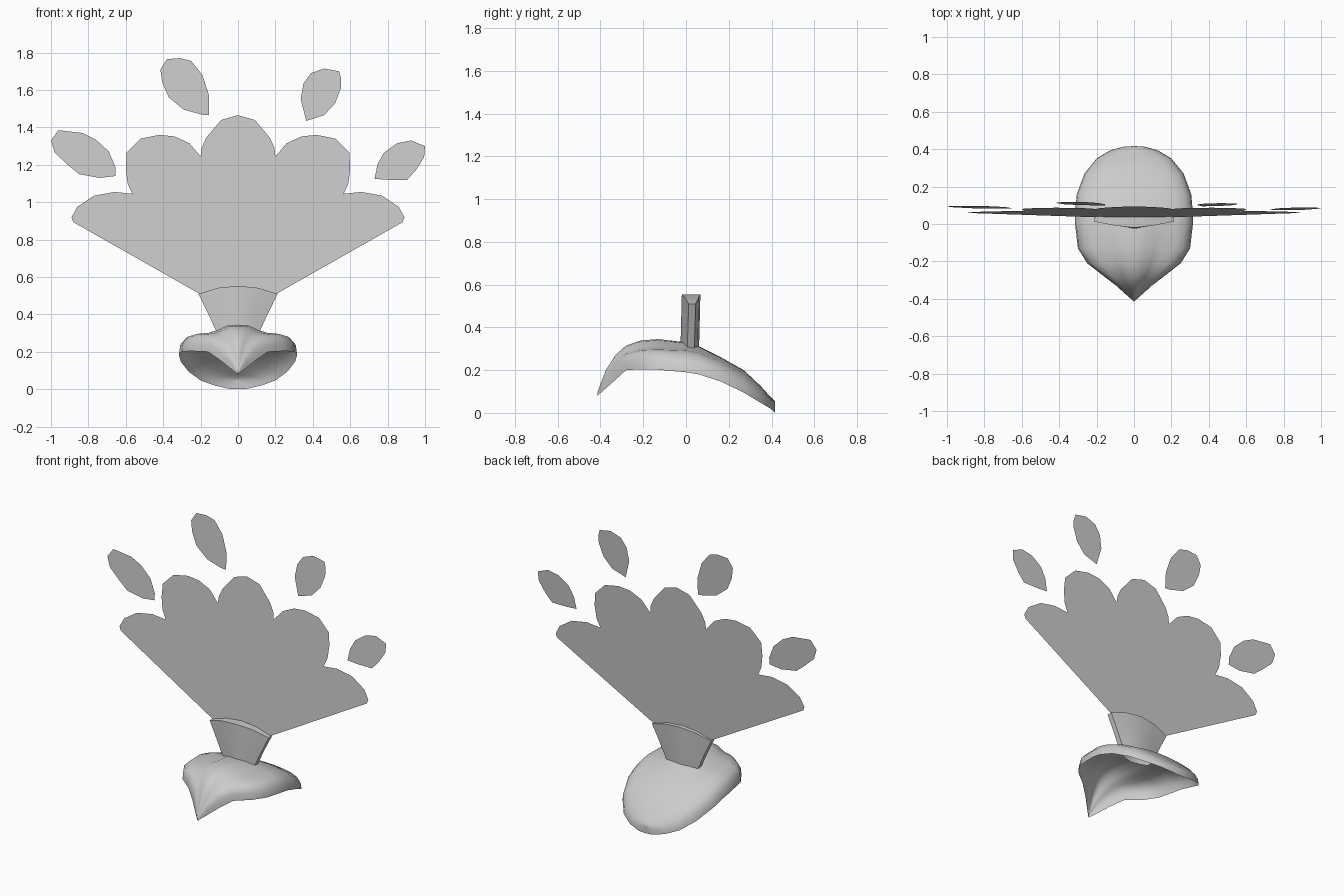
import bpy, bmesh, math

def make(name, verts, faces, smooth=True):
    me = bpy.data.meshes.new(name)
    me.from_pydata(verts, [], faces)
    bm = bmesh.new()
    bm.from_mesh(me)
    bmesh.ops.remove_doubles(bm, verts=bm.verts, dist=0.0005)
    bmesh.ops.recalc_face_normals(bm, faces=bm.faces)
    bm.to_mesh(me)
    bm.free()
    ob = bpy.data.objects.new(name, me)
    bpy.context.collection.objects.link(ob)
    if smooth:
        bpy.ops.object.select_all(action='DESELECT')
        ob.select_set(True)
        bpy.context.view_layer.objects.active = ob
        bpy.ops.object.shade_smooth_by_angle(angle=math.radians(45))
    return ob

# Cap shell: stations along y as (y, half width, rim z, ridge z)
stations = [(-.415, .0, .08, .095), (-.375, .045, .115, .2), (-.33, .095, .155, .27),
            (-.28, .16, .2, .315), (-.21, .25, .204, .339), (-.13, .3, .202, .345),
            (0, .315, .19, .33), (.06, .315, .18, .312), (.16, .306, .148, .262),
            (.27, .265, .095, .2), (.35, .2, .047, .125), (.395, .125, .02, .075),
            (.415, .05, .003, .055), (.416, .0, .0, .052)]
# Cross-section: (width share, front height share, back height share)
section = [(0, 1, 1), (.2, .96, .99), (.36, .8, .96), (.52, .7, .91), (.72, .66, .82),
           (.88, .56, .65), (.98, .33, .35), (1, 0, 0)]
full = [(-u, a, b) for u, a, b in section[:0:-1]] + section
verts = []
for y, w, rim, top in stations:
    k = min(1, max(0, (y + .1) / .25))
    for u, a, b in full:
        verts.append((u * w, y, rim + (top - rim) * (a + (b - a) * k)))
n = len(full)
faces = [(r * n + c, r * n + c + 1, (r + 1) * n + c + 1, (r + 1) * n + c)
         for r in range(len(stations) - 1) for c in range(n - 1)]
make("cap_shell", verts, faces)

# Flared socket holding the fan: lens-shaped rings, arched top edge
ring = [(-1, .012), (-.5, -.008), (0, -.02), (.5, -.008), (1, .012),
        (1, .045), (.5, .06), (0, .067), (-.5, .06), (-1, .045)]
levels = [(.105, .285, 0), (.16, .405, .02), (.212, .51, .043)]
verts = [(u * w, y + (z - .5) * .03, z + arch * (1 - u * u))
         for w, z, arch in levels for u, y in ring]
m = len(ring)
faces = [(l * m + i, l * m + (i + 1) % m, (l + 1) * m + (i + 1) % m, (l + 1) * m + i)
         for l in range(2) for i in range(m)]
faces += [(2 * m + i, 2 * m + i + 1, 2 * m + 8 - i, 2 * m + 9 - i) for i in range(4)]
make("fan_socket", verts, faces)

# Flat sheets on the slightly back-leaning fan plane
def sheet(name, outline, offset=0):
    pts = [(x, .036 + offset + .06 * (z - .51), z) for x, z in outline]
    make(name, pts, [tuple(range(len(pts)))], False)

# Fan feathers: one middle, two mirrored pairs
half_mid = [(.07, .53), (.2, 1.245), (.195, 1.29), (.17, 1.345), (.09, 1.44)]
sheet("fan_middle", half_mid + [(0, 1.465)] + [(-x, z) for x, z in half_mid[::-1]])
inner = [(.07, .53), (.15, .52), (.565, 1.045), (.59, 1.1), (.6, 1.18), (.595, 1.265),
         (.52, 1.34), (.42, 1.36), (.34, 1.352), (.26, 1.315), (.2, 1.245)]
outer = [(.15, .52), (.205, .51), (.88, .893), (.89, .918), (.86, .975), (.77, 1.035),
         (.66, 1.055), (.565, 1.045)]
for side, s in (("right", 1), ("left", -1)):
    sheet("fan_inner_" + side, [(s * x, z) for x, z in inner])
    sheet("fan_outer_" + side, [(s * x, z) for x, z in outer])

# Floating feather tips
sheet("tip_outer_left", [(-.655, 1.14), (-.655, 1.185), (-.69, 1.27), (-.76, 1.335), (-.83, 1.37),
      (-.96, 1.385), (-1, 1.33), (-.98, 1.265), (-.91, 1.2), (-.85, 1.15), (-.74, 1.13)], .009)
sheet("tip_upper_left", [(-.19, 1.467), (-.155, 1.465), (-.155, 1.57), (-.19, 1.68), (-.25, 1.755),
      (-.31, 1.77), (-.38, 1.765), (-.415, 1.71), (-.405, 1.64), (-.37, 1.56), (-.29, 1.495)], .006)
sheet("tip_upper_right", [(.365, 1.435), (.335, 1.55), (.35, 1.635), (.39, 1.69), (.46, 1.715),
      (.54, 1.7), (.552, 1.66), (.55, 1.61), (.52, 1.53), (.46, 1.465)], .003)
sheet("tip_outer_right", [(.73, 1.125), (.745, 1.2), (.78, 1.265), (.85, 1.315), (.925, 1.33),
      (1, 1.3), (.995, 1.24), (.95, 1.17), (.905, 1.12), (.8, 1.12)], .003)
